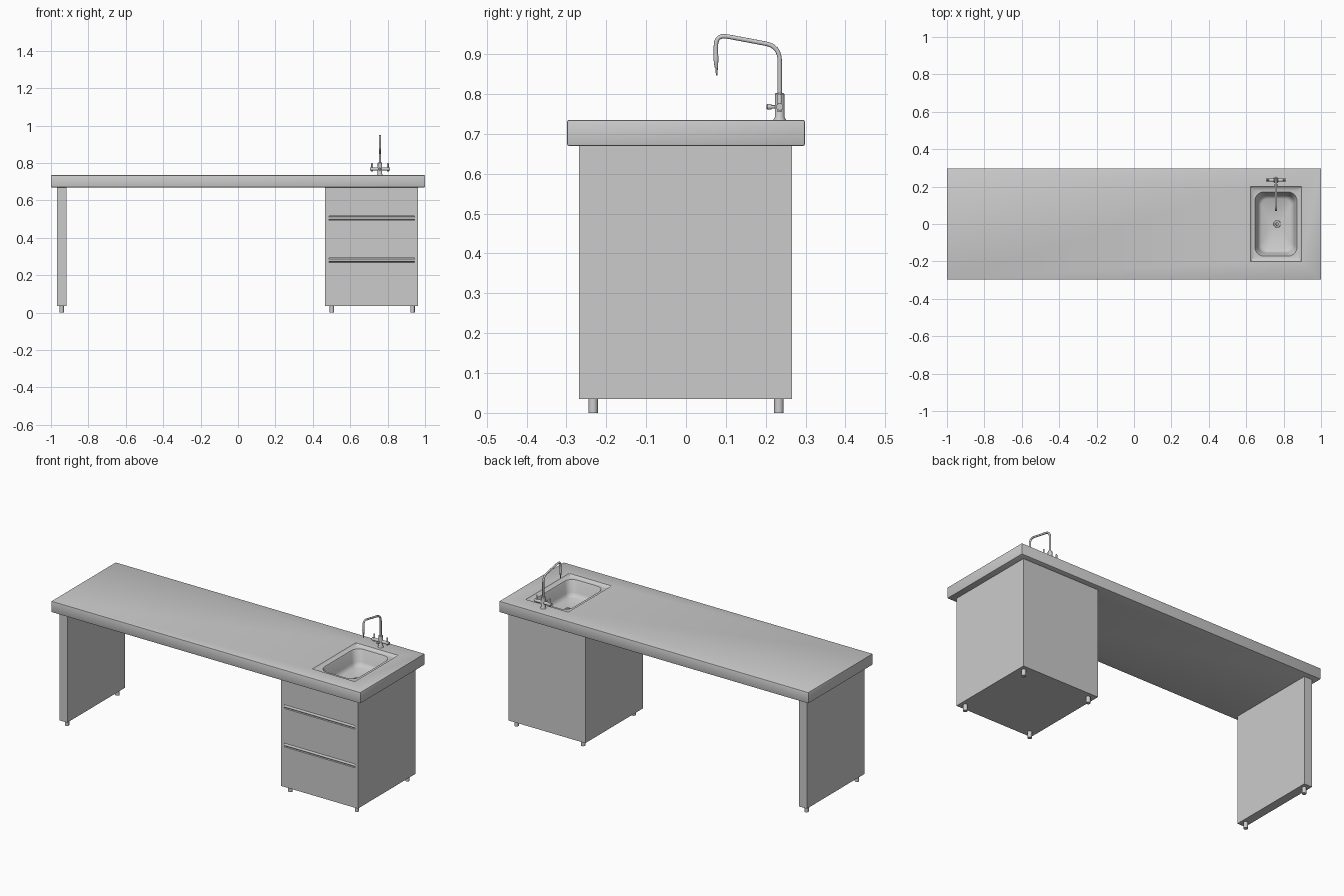
import bpy, bmesh, math
from mathutils import Vector

cube = bpy.data.objects.get("Cube")
if cube:
    bpy.data.objects.remove(cube)

grey = bpy.data.materials.new("plain grey")
grey.use_nodes = True
grey.diffuse_color = (0.6, 0.6, 0.6, 1)
grey.node_tree.nodes["Principled BSDF"].inputs["Base Color"].default_value = grey.diffuse_color


def finish(name, bm, smooth=False):
    mesh = bpy.data.meshes.new(name)
    bmesh.ops.recalc_face_normals(bm, faces=bm.faces)
    bm.to_mesh(mesh)
    bm.free()
    mesh.materials.append(grey)
    ob = bpy.data.objects.new(name, mesh)
    bpy.context.collection.objects.link(ob)
    if smooth:
        bpy.ops.object.select_all(action="DESELECT")
        ob.select_set(True)
        bpy.context.view_layer.objects.active = ob
        bpy.ops.object.shade_smooth_by_angle(angle=math.radians(40))
    return ob


def box(name, x, y, z, bevel=0):
    bm = bmesh.new()
    bmesh.ops.create_cube(bm, size=1)
    for v in bm.verts:
        v.co = [(a + b) / 2 + c * (b - a) for (a, b), c in zip((x, y, z), v.co)]
    if bevel:
        bmesh.ops.bevel(bm, geom=bm.edges[:], offset=bevel, segments=2,
                        affect="EDGES", profile=0.5)
    return finish(name, bm, bevel > 0)


def tube(name, points, radii, sides=16):
    """Sweep a circle of changing radius along a path."""
    pts = [Vector(p) for p in points]
    bm = bmesh.new()
    rings = []
    for i, (p, r) in enumerate(zip(pts, radii)):
        d = (pts[min(i + 1, len(pts) - 1)] - pts[max(i - 1, 0)]).normalized()
        side = Vector((0, 1, 0)) if abs(d.x) > 0.9 else Vector((1, 0, 0))
        up = d.cross(side)
        rings.append([bm.verts.new(p + r * (math.cos(a) * side + math.sin(a) * up))
                      for a in (math.tau * k / sides for k in range(sides))])
    skin(bm, rings)
    bm.faces.new(rings[0])
    bm.faces.new(rings[-1])
    return finish(name, bm, True)


def skin(bm, rings):
    for a, b in zip(rings, rings[1:]):
        for k in range(len(a)):
            j = (k + 1) % len(a)
            bm.faces.new((a[k], a[j], b[j], b[k]))


def cut(ob, cutter):
    mod = ob.modifiers.new("cut", "BOOLEAN")
    mod.operation = "DIFFERENCE"
    mod.solver = "EXACT"
    mod.object = cutter
    cutter.hide_render = True
    cutter.hide_viewport = True
    cutter.display_type = "WIRE"


# Worktop, drawer cabinet and side panel
worktop = box("worktop", (-1, 1), (-0.298, 0.298), (0.67, 0.735), 0.004)
cabinet = box("drawer_cabinet", (0.465, 0.963), (-0.268, 0.266), (0.035, 0.671))
box("side_panel", (-0.968, -0.917), (-0.268, 0.266), (0.035, 0.671))
sink_hole = box("sink_hole_cutter", (0.622, 0.896), (-0.2, 0.2), (0.6, 0.8))
cut(worktop, sink_hole)
cut(cabinet, sink_hole)

# Handle bars set in grooves between the drawers
for label, z in (("upper", 0.505), ("lower", 0.28)):
    groove = box(label + "_groove_cutter", (0.487, 0.943), (-0.3, -0.25), (z - 0.011, z + 0.011))
    cut(cabinet, groove)
    tube(label + "_drawer_handle", [(0.487, -0.26, z), (0.943, -0.26, z)], [0.008] * 2)

# Feet
for x, place in ((-0.943, "panel"), (0.502, "cabinet_inner"), (0.933, "cabinet_outer")):
    for y, end in ((-0.233, "front"), (0.233, "back")):
        tube(f"{place}_{end}_foot", [(x, y, 0), (x, y, 0.036)], [0.012] * 2)

# Sink: rounded rectangles lofted from rim to floor (half width, half length, corner, z)
bm = bmesh.new()
rings = []
for w, l, r, z in ((0.137, 0.2, 0.001, 0.735), (0.126, 0.189, 0.002, 0.725),
                   (0.113, 0.172, 0.05, 0.725), (0.109, 0.168, 0.047, 0.719),
                   (0.097, 0.155, 0.045, 0.66), (0.091, 0.148, 0.042, 0.645),
                   (0.078, 0.135, 0.035, 0.637), (0.02, 0.02, 0.019, 0.632)):
    ring = []
    for k in range(4):
        sx, sy = ((1, 1), (-1, 1), (-1, -1), (1, -1))[k]
        for s in range(9):
            a = math.radians(90 * k + 90 * s / 8)
            ring.append(bm.verts.new((0.759 + sx * (w - r) + r * math.cos(a),
                                      sy * (l - r) + r * math.sin(a), z)))
    rings.append(ring)
skin(bm, rings)
bm.faces.new(rings[-1])
sink = finish("sink_basin", bm, True)
# The open basin must face upward
if sink.data.polygons[-1].normal.z < 0:
    sink.data.flip_normals()
tube("sink_drain", [(0.765, 0, z) for z in (0.63, 0.638, 0.639, 0.645)],
     [0.02, 0.018, 0.009, 0.007])

# Tap body, cross bar and controls
TX, TY = 0.759, 0.235
tube("tap_body", [(TX, TY, z) for z in (0.733, 0.737, 0.742, 0.8, 0.803)],
     [0.016, 0.015, 0.012, 0.012, 0.009])
tube("tap_cross_bar", [(TX - 0.054, TY, 0.768), (TX + 0.054, TY, 0.768)], [0.009] * 2)
for sign, side in ((-1, "right"), (1, "left")):
    x = TX + sign * 0.042
    tube(side + "_tap_lever", [(x, TY, z) for z in (0.755, 0.797, 0.8)], [0.005, 0.005, 0.003])
tube("tap_front_knob", [(TX, y, 0.768) for y in (0.235, 0.215, 0.214, 0.204, 0.202)],
     [0.004, 0.004, 0.007, 0.007, 0.005])

# Spout: rounded bends between straight runs
corners = [Vector((TX, y, z)) for y, z in ((TY, 0.8), (TY, 0.92), (0.075, 0.95), (0.075, 0.89))]
path = [corners[0]]
for i, reach in ((1, 0.036), (2, 0.03)):
    c = corners[i]
    a = c + (corners[i - 1] - c).normalized() * reach
    b = c + (corners[i + 1] - c).normalized() * reach
    for s in range(9):
        t = s / 8
        path.append(a * (1 - t) ** 2 + c * 2 * t * (1 - t) + b * t * t)
path.append(corners[3])
tube("tap_spout", path, [0.0055] * len(path))
tube("tap_nozzle", [(TX, y, z) for y, z in ((0.075, 0.9), (0.075, 0.893), (0.076, 0.868),
                                            (0.077, 0.866), (0.077, 0.847))],
     [0.0055, 0.0065, 0.0045, 0.003, 0.002])
